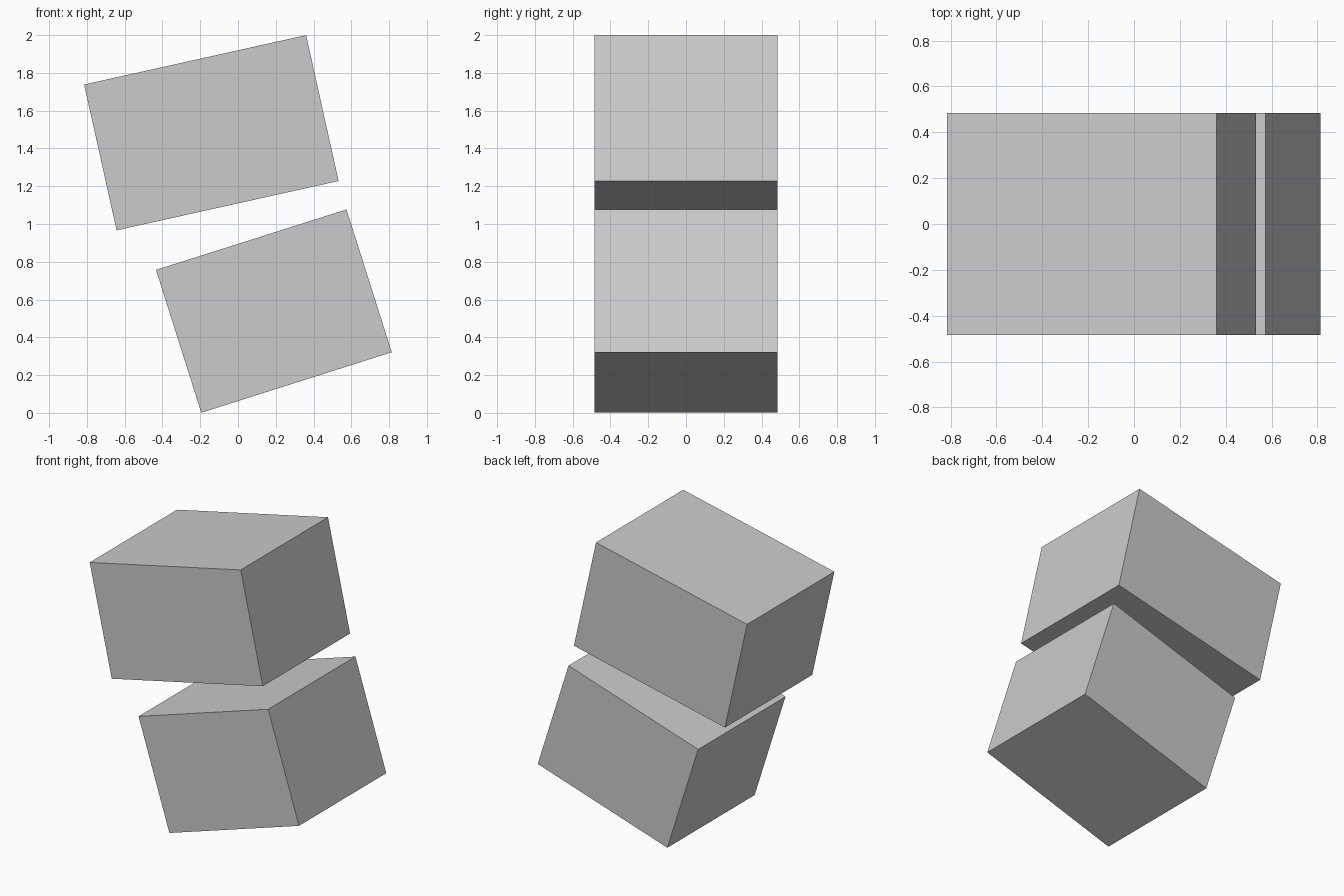
import bpy
from math import radians

# Remove the default cube
default = bpy.data.objects.get("Cube")
if default:
    bpy.data.objects.remove(default, do_unlink=True)

# Single grey colour
GREY = (0.6, 0.6, 0.6, 1.0)
grey = bpy.data.materials.new("plain_grey")
grey.use_nodes = True
grey.diffuse_color = GREY
grey.node_tree.nodes["Principled BSDF"].inputs["Base Color"].default_value = GREY

DEPTH = 0.97


def tilted_block(name, x, z, width, height, tilt):
    """Box of the shared depth, leaning about the front-back axis."""
    bpy.ops.mesh.primitive_cube_add(size=1, location=(x, 0, z))
    block = bpy.context.object
    block.name = name
    block.scale = (width, DEPTH, height)
    block.rotation_euler.y = radians(-tilt)
    block.data.materials.append(grey)
    return block


# Two stacked blocks with a gap between them
tilted_block("lower_block", 0.19, 0.539, 1.058, 0.793, 17.6)
tilted_block("upper_block", -0.141, 1.483, 1.204, 0.791, 12.55)
